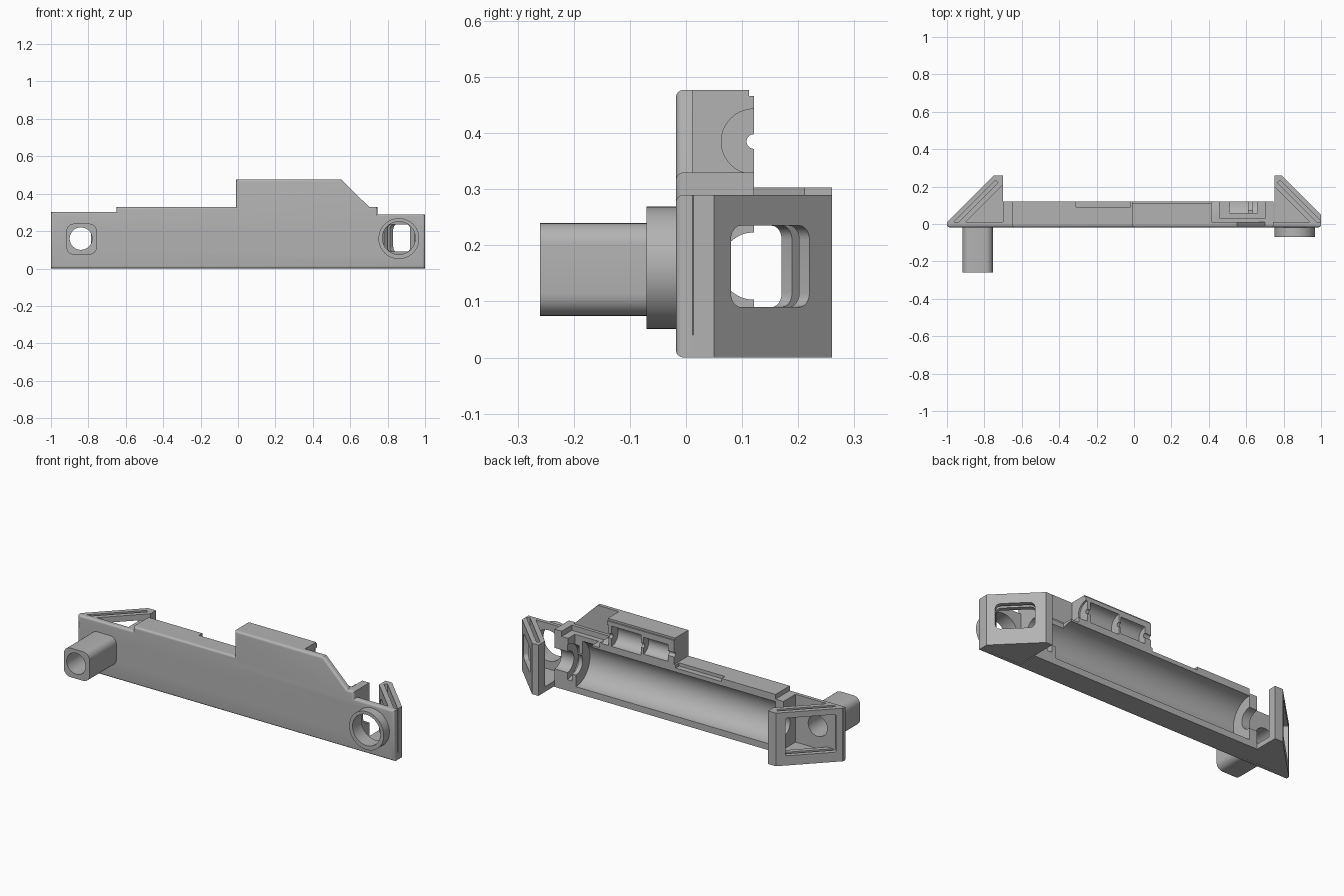
import bpy, bmesh, math
from mathutils import Matrix, Vector

if "Cube" in bpy.data.objects:
    bpy.data.objects.remove(bpy.data.objects["Cube"], do_unlink=True)

grey = bpy.data.materials.new("plain grey")
grey.use_nodes = True
grey.diffuse_color = (0.45, 0.45, 0.45, 1)
grey.node_tree.nodes["Principled BSDF"].inputs["Base Color"].default_value = (0.45, 0.45, 0.45, 1)


def finish(bm, name):
    bmesh.ops.recalc_face_normals(bm, faces=bm.faces)
    mesh = bpy.data.meshes.new(name)
    bm.to_mesh(mesh)
    bm.free()
    mesh.materials.append(grey)
    ob = bpy.data.objects.new(name, mesh)
    bpy.context.collection.objects.link(ob)
    return ob


def prism(name, pts, lo, hi, axis, front_round=0):
    """Extrude an outline along y (x,z points) or z (x,y points)."""
    bm = bmesh.new()
    place = (lambda p, d: (p[0], d, p[1])) if axis == "y" else (lambda p, d: (p[0], p[1], d))
    face = bm.faces.new([bm.verts.new(place(p, lo)) for p in pts])
    rim = list(face.edges)
    step = Vector(place((0, 0), hi - lo))
    ext = bmesh.ops.extrude_face_region(bm, geom=[face], use_keep_orig=True)
    bmesh.ops.translate(bm, vec=step, verts=[v for v in ext["geom"] if isinstance(v, bmesh.types.BMVert)])
    if front_round:
        bmesh.ops.recalc_face_normals(bm, faces=bm.faces)
        bmesh.ops.bevel(bm, geom=rim, offset=front_round, segments=4, profile=0.5,
                        affect="EDGES", clamp_overlap=True)
    return finish(bm, name)


def box(name, center, size, angle=0, corner=0):
    """Box turned about z; corner rounds the four edges that run along local y."""
    bm = bmesh.new()
    bmesh.ops.create_cube(bm, size=1)
    bmesh.ops.scale(bm, vec=size, verts=bm.verts)
    if corner:
        edges = [e for e in bm.edges if abs(e.verts[0].co.y - e.verts[1].co.y) > 1e-4]
        bmesh.ops.bevel(bm, geom=edges, offset=corner, segments=6, profile=0.5, affect="EDGES")
    bmesh.ops.transform(bm, matrix=Matrix.Translation(center) @ Matrix.Rotation(angle, 4, "Z"), verts=bm.verts)
    return finish(bm, name)


def span(name, x, y, z):
    return box(name, [sum(r) / 2 for r in (x, y, z)], [r[1] - r[0] for r in (x, y, z)])


def rod(name, axis, lo, hi, u, z, radius):
    """Cylinder along x (u is y) or along y (u is x)."""
    bm = bmesh.new()
    bmesh.ops.create_cone(bm, cap_ends=True, segments=64, radius1=radius, radius2=radius, depth=hi - lo)
    mid = (lo + hi) / 2
    turn = Matrix.Rotation(math.pi / 2, 4, "Y" if axis == "x" else "X")
    spot = (mid, u, z) if axis == "x" else (u, mid, z)
    bmesh.ops.transform(bm, matrix=Matrix.Translation(spot) @ turn, verts=bm.verts)
    return finish(bm, name)


def combine(target, tool, operation="DIFFERENCE"):
    mod = target.modifiers.new("shape", "BOOLEAN")
    mod.operation, mod.solver, mod.object = operation, "EXACT", tool
    bpy.ops.object.select_all(action="DESELECT")
    bpy.context.view_layer.objects.active = target
    target.select_set(True)
    bpy.ops.object.modifier_apply(modifier=mod.name)
    bpy.data.objects.remove(tool, do_unlink=True)


BACK, MID = 0.121, 0.163

# Front plate with rounded face edges
casing = prism("casing", [(-1, 0), (1, 0), (1, 0.29), (0.745, 0.29), (0.745, 0.33), (0.7, 0.33),
                          (0.55, 0.477), (-0.01, 0.477), (-0.01, 0.33), (-0.65, 0.33),
                          (-0.65, 0.303), (-1, 0.303)], -0.018, 0.012, "y", 0.016)
# Thick housing behind it
housing = prism("housing", [(-0.7, 0), (0.745, 0), (0.745, 0.33), (0.415, 0.33), (0.415, 0.477),
                            (-0.01, 0.477), (-0.01, 0.33), (-0.65, 0.33), (-0.65, 0.303),
                            (-0.7, 0.303)], 0.004, BACK, "y")
combine(casing, housing, "UNION")

# Long trough, light path, groove and stepped upper cavity
for lo, hi, z, r in [(-0.65, 0.61, MID, 0.126), (-0.75, 0.8, MID, 0.06), (0.635, 0.665, MID, 0.1),
                     (0.2, 0.385, 0.385, 0.058), (0.03, 0.185, 0.385, 0.048),
                     (-0.05, 0.45, 0.385, 0.013), (0.405, 0.45, 0.385, 0.058)]:
    combine(casing, rod("cutter", "x", lo, hi, BACK, z, r))

# Recesses in the top and the lip of the upper block
for x, y, z in [((-0.31, -0.02), (0.09, 0.15), (0.312, 0.36)),
                ((0.46, 0.7), (0.03, 0.15), (0.3, 0.36)),
                ((0.51, 0.66), (0.06, 0.15), (0.2, 0.36)),
                ((-0.05, 0.45), (0.112, 0.15), (0.466, 0.5))]:
    combine(casing, span("cutter", x, y, z))

# Openings through the plate
combine(casing, rod("cutter", "y", -0.1, 0.05, -0.84, 0.16, 0.06))
combine(casing, rod("cutter", "y", -0.1, 0.05, 0.86, MID, 0.088))

# Square eyepiece tube with a round bore
tube = box("eyepiece_tube", (-0.836, -0.135, 0.157), (0.162, 0.25, 0.166), corner=0.04)
combine(tube, rod("cutter", "y", -0.3, 0.05, -0.84, 0.16, 0.06))

# Round collar
collar = rod("lens_collar", "y", -0.07, -0.01, 0.86, 0.16, 0.109)
combine(collar, rod("cutter", "y", -0.2, 0.1, 0.86, MID, 0.088))

# Diagonal mirror holders: s is the side, reach the outer plane, then window centre and size
holders = [("right", -1, 1.01, 0.7, 0.303, 0.88, 0.1625, 0.265, 0.215, 0.008),
           ("left", 1, 1.05, 0.75, 0.29, 0.9, 0.1625, 0.198, 0.145, 0.025)]
for side, s, reach, inner, top, wx, wz, width, height, corner in holders:
    thick = 0.07
    near = reach - thick * math.sqrt(2)
    wall = prism(side + "_mirror_holder",
                 [(s, 0.008), (s, reach - 1), (s * (reach - 0.26), 0.26), (s * inner, 0.26),
                  (s * inner, near - inner), (s * (near - 0.008), 0.008)], 0, top, "z")
    turn = -s * math.pi / 4
    normal = Vector((s, 1, 0)).normalized()
    at = Vector((s * wx, reach - wx, wz))
    combine(wall, box("cutter", at, (width, 0.3, height), turn, corner))
    slot = Vector((s * (reach - 0.135), 0.135, 0.24)) - normal * thick / 2
    combine(wall, box("cutter", slot, (0.33, 0.018, 0.4), turn))
    # Floor between plate, housing and holder
    prism(side + "_floor", [(s * inner, 0.008), (s * (near + 0.012), 0.008),
                            (s * inner, near + 0.02 - inner)], 0.0005, 0.03, "z")

# Shading
bpy.ops.object.select_all(action="DESELECT")
for ob in bpy.context.collection.objects:
    if ob.type == "MESH" and grey.name in ob.data.materials:
        ob.select_set(True)
        bpy.context.view_layer.objects.active = ob
bpy.ops.object.shade_smooth_by_angle(angle=math.radians(30))
